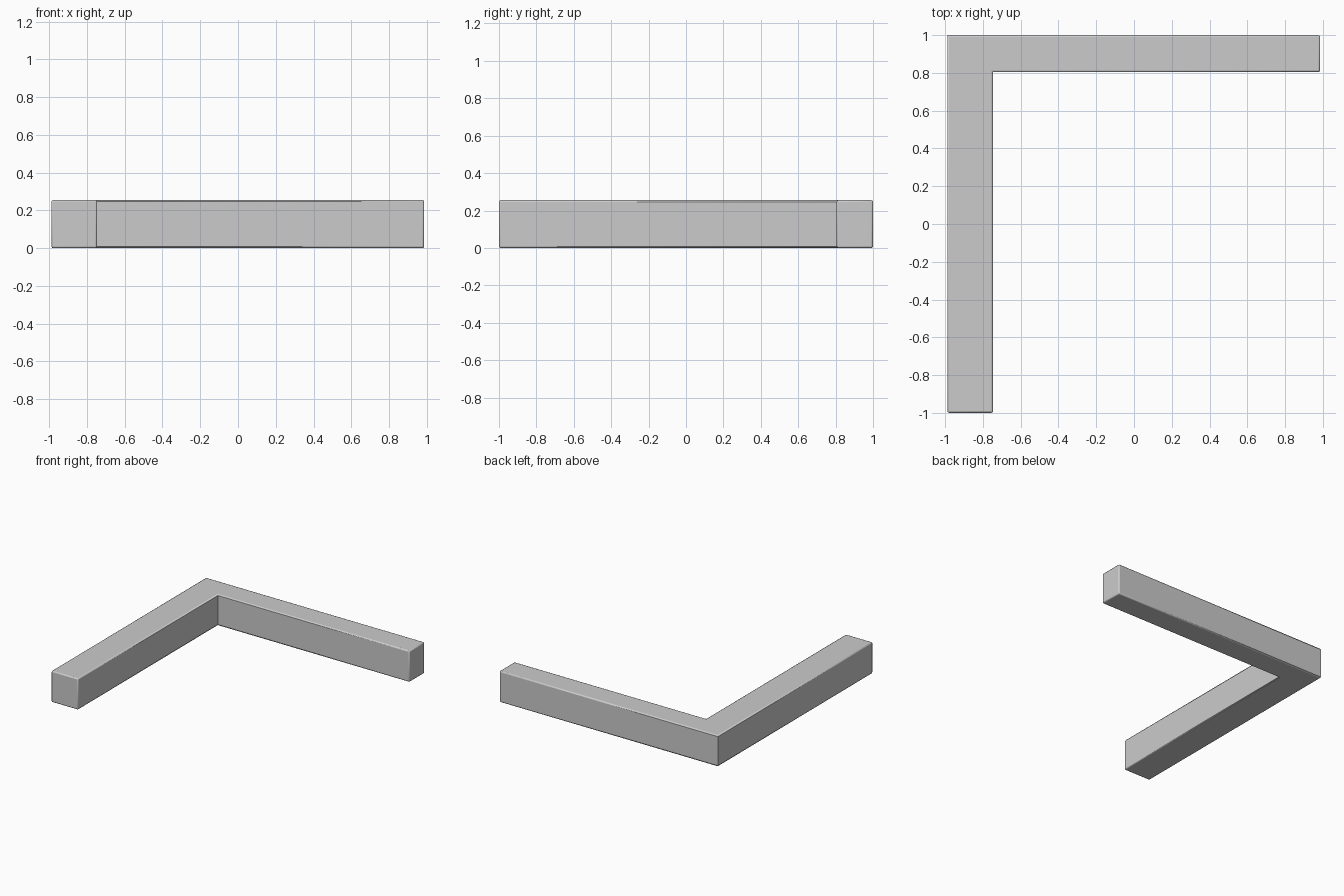
import bpy, bmesh

if "Cube" in bpy.data.objects:
    bpy.data.objects.remove(bpy.data.objects["Cube"])

# L-shaped outline seen from above
HEIGHT = 0.255
outline = [(-0.988, -1.0), (-0.746, -1.0), (-0.746, 0.805),
           (0.986, 0.805), (0.986, 1.0), (-0.988, 1.0)]

bm = bmesh.new()
base = bm.faces.new([bm.verts.new((x, y, 0.0)) for x, y in outline])
top = bmesh.ops.extrude_face_region(bm, geom=[base])
verts = [g for g in top["geom"] if isinstance(g, bmesh.types.BMVert)]
bmesh.ops.translate(bm, verts=verts, vec=(0, 0, HEIGHT))
bmesh.ops.recalc_face_normals(bm, faces=bm.faces)


# Soften the edges, keeping the two vertical edges of the corner crisp
def is_corner(edge):
    a, b = (v.co for v in edge.verts)
    return (a - b).xy.length < 1e-5 and a.x < -0.7 and a.y > 0.7


weights = bm.edges.layers.float.new("bevel_weight_edge")
for e in bm.edges:
    e[weights] = 0.0 if is_corner(e) else 1.0

mesh = bpy.data.meshes.new("corner_beam")
bm.to_mesh(mesh)
bm.free()
beam = bpy.data.objects.new("corner_beam", mesh)
bpy.context.collection.objects.link(beam)

bevel = beam.modifiers.new("soft_edges", 'BEVEL')
bevel.limit_method = 'WEIGHT'
bevel.width = 0.009
bevel.segments = 2

# Smooth shading with sharp edges kept
bpy.context.view_layer.objects.active = beam
beam.select_set(True)
bpy.ops.object.shade_smooth_by_angle()
